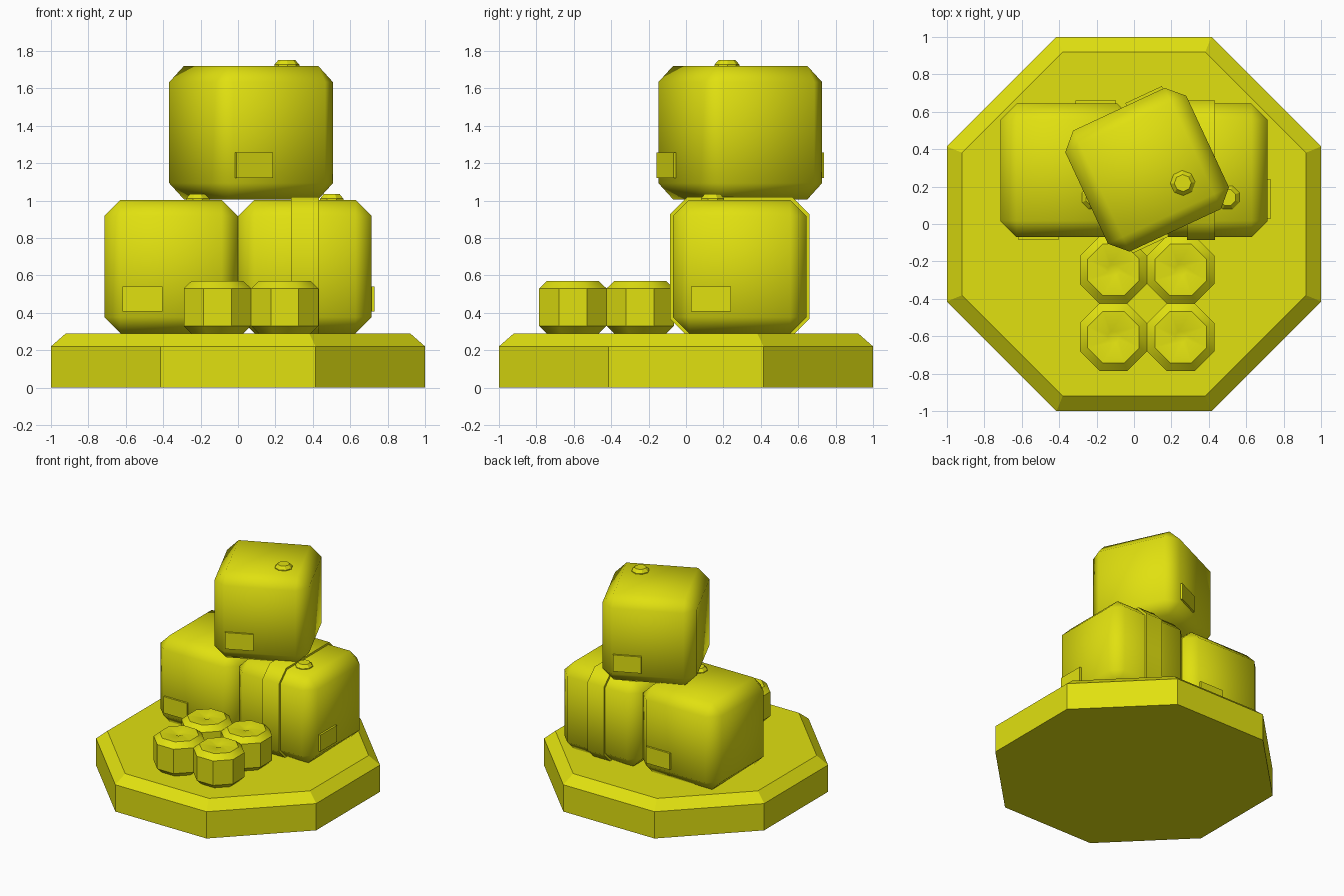
import bpy, bmesh, math
from mathutils import Matrix, Vector

cube = bpy.data.objects.get("Cube")
if cube:
    bpy.data.objects.remove(cube, do_unlink=True)

# One colour for everything
yellow = bpy.data.materials.new("yellow")
yellow.use_nodes = True
COLOUR = (0.75, 0.75, 0.005, 1)
yellow.diffuse_color = COLOUR
yellow.node_tree.nodes["Principled BSDF"].inputs["Base Color"].default_value = COLOUR


def finish(name, bm, place=Matrix(), angle=None):
    bmesh.ops.recalc_face_normals(bm, faces=bm.faces)
    mesh = bpy.data.meshes.new(name)
    bm.to_mesh(mesh)
    bm.free()
    mesh.materials.append(yellow)
    obj = bpy.data.objects.new(name, mesh)
    bpy.context.collection.objects.link(obj)
    obj.matrix_world = place
    if angle:
        bpy.ops.object.select_all(action='DESELECT')
        obj.select_set(True)
        bpy.context.view_layer.objects.active = obj
        bpy.ops.object.shade_smooth_by_angle(angle=math.radians(angle))
    return obj


def octagon_lathe(name, profile, place=Matrix(), angle=None):
    """Stack octagon rings of (distance to flat side, height); distance 0 is a pole."""
    bm = bmesh.new()
    rings = []
    for dist, z in profile:
        r = dist / math.cos(math.pi / 8)
        count = 8 if dist else 1
        rings.append([bm.verts.new((r * math.cos((i + .5) * math.pi / 4),
                                    r * math.sin((i + .5) * math.pi / 4), z))
                      for i in range(count)])
    for low, high in zip(rings, rings[1:]):
        for i in range(8):
            j = (i + 1) % 8
            if len(high) == 1:
                bm.faces.new((low[i], low[j], high[0]))
            elif len(low) == 1:
                bm.faces.new((low[0], high[j], high[i]))
            else:
                bm.faces.new((low[i], low[j], high[j], high[i]))
    for ring in (rings[0], rings[-1]):
        if len(ring) == 8:
            bm.faces.new(ring)
    return finish(name, bm, place, angle)


def box(name, size, centre, place, bevel=0, along_x_only=False, angle=None):
    bm = bmesh.new()
    bmesh.ops.create_cube(bm, size=1)
    bmesh.ops.scale(bm, vec=size, verts=bm.verts)
    bmesh.ops.translate(bm, vec=centre, verts=bm.verts)
    if bevel:
        edges = [e for e in bm.edges if not along_x_only
                 or abs(e.verts[0].co.x - e.verts[1].co.x) > 0.01]
        bmesh.ops.bevel(bm, geom=edges, offset=bevel, segments=1,
                        affect='EDGES', profile=0.5)
    return finish(name, bm, place, angle)


SIZE = 0.714
HALF = SIZE / 2


def block(name, x, y, z, turn=0, label_turns=(0, 180)):
    """Chamfered block with a lid knob and a label on two opposite sides."""
    place = Matrix.Translation((x, y, z)) @ Matrix.Rotation(math.radians(turn), 4, 'Z')
    box(name, (SIZE, SIZE, SIZE), (0, 0, HALF), place, 0.087, angle=50)
    octagon_lathe(name + "_knob", [(0.062, -0.01), (0.062, 0.01), (0.042, 0.035)],
                  place @ Matrix.Translation((0.143, -0.145, SIZE - 0.004)))
    for n, a in enumerate(label_turns):
        side = place @ Matrix.Rotation(math.radians(a), 4, 'Z')
        box(f"{name}_label_{n + 1}", (0.215, 0.03, 0.135),
            (-0.153, -HALF, 0.183), side)
    return place


# Base plate with a sloped rim
octagon_lathe("base", [(1, 0), (1, 0.22), (0.92, 0.29)])

# Stacked blocks
block("right_block", -0.358, 0.287, 0.29)
left_place = block("left_block", 0.358, 0.287, 0.29, label_turns=(90, 270))
block("top_block", 0.07, 0.29, 1.006, turn=25)

# Strap around the block on the model's left
box("strap", (0.15, SIZE + 0.03, SIZE + 0.03), (0, 0, HALF), left_place,
    0.092, along_x_only=True, angle=50)

# Four small round buns with a dimple on top
BUN = [(0, 0), (0.14, 0), (0.18, 0.04), (0.18, 0.24), (0.138, 0.28),
       (0.03, 0.277), (0, 0.26)]
for row, y in (("back", -0.245), ("front", -0.605)):
    for side, x in (("right", -0.11), ("left", 0.25)):
        octagon_lathe(f"bun_{row}_{side}", BUN, Matrix.Translation((x, y, 0.29)), 40)
